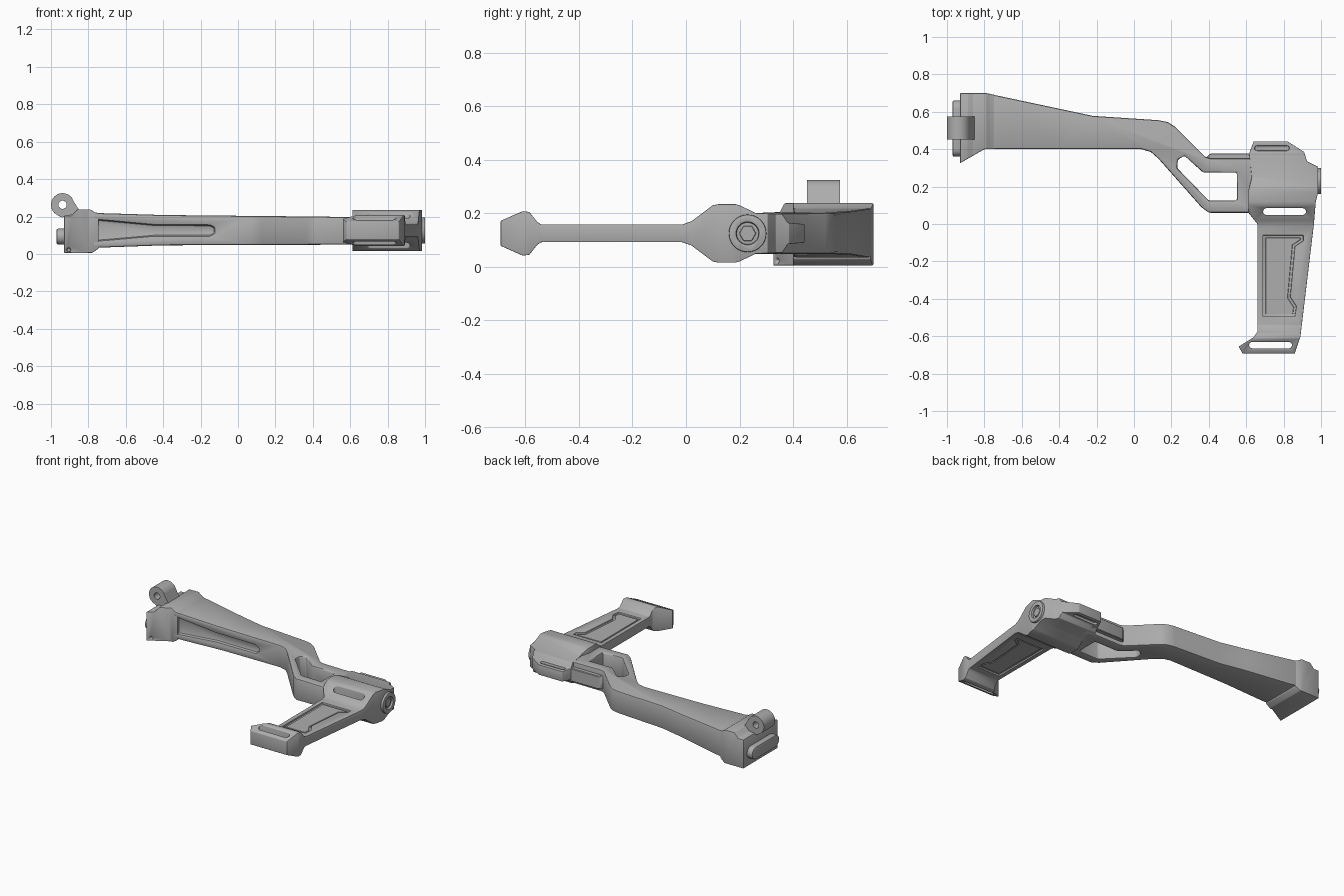
import bpy, bmesh, math
from mathutils import Vector

cube = bpy.data.objects.get("Cube")
if cube:
    bpy.data.objects.remove(cube)

grey = bpy.data.materials.new("satin grey")
grey.use_nodes = True
grey.diffuse_color = (0.42, 0.42, 0.42, 1)
grey.node_tree.nodes["Principled BSDF"].inputs["Base Color"].default_value = (0.42, 0.42, 0.42, 1)


def prism(name, outline, lo, hi, axis="z"):
    """Extrude a 2D outline along an axis (z: xy, x: yz, y: xz)."""
    place = {"z": lambda a, b, h: (a, b, h), "x": lambda a, b, h: (h, a, b),
             "y": lambda a, b, h: (a, h, b)}[axis]
    bm = bmesh.new()
    face = bm.faces.new([bm.verts.new(place(a, b, lo)) for a, b in outline])
    new = bmesh.ops.extrude_face_region(bm, geom=[face])["geom"]
    verts = [v for v in new if isinstance(v, bmesh.types.BMVert)]
    bmesh.ops.translate(bm, verts=verts, vec=Vector(place(0, 0, hi - lo)))
    bmesh.ops.recalc_face_normals(bm, faces=bm.faces)
    mesh = bpy.data.meshes.new(name)
    bm.to_mesh(mesh)
    bm.free()
    mesh.materials.append(grey)
    obj = bpy.data.objects.new(name, mesh)
    bpy.context.collection.objects.link(obj)
    return obj


def rect(a0, a1, b0, b1):
    return [(a0, b0), (a1, b0), (a1, b1), (a0, b1)]


def slot(a0, a1, b0, b1, steps=6):
    """Stadium outline with rounded ends."""
    r, mid = (b1 - b0) / 2, (b0 + b1) / 2
    arc = [math.pi * (i / steps - 0.5) for i in range(steps + 1)]
    return ([(a1 - r + r * math.cos(t), mid + r * math.sin(t)) for t in arc] +
            [(a0 + r - r * math.cos(t), mid - r * math.sin(t)) for t in arc])


def circle(a, b, r, n=32):
    return [(a + r * math.cos(math.tau * i / n), b + r * math.sin(math.tau * i / n)) for i in range(n)]


def apply(obj, mod):
    bpy.context.view_layer.objects.active = obj
    bpy.ops.object.modifier_apply(modifier=mod.name)


def combine(obj, other, operation="DIFFERENCE"):
    mod = obj.modifiers.new("cut", "BOOLEAN")
    mod.operation, mod.object, mod.solver = operation, other, "EXACT"
    apply(obj, mod)
    bpy.data.objects.remove(other)


def finish(obj, width=0.008, segments=2):
    mod = obj.modifiers.new("soft edges", "BEVEL")
    mod.width, mod.segments, mod.limit_method = width, segments, "ANGLE"
    mod.angle_limit = math.radians(28)
    apply(obj, mod)
    bpy.ops.object.select_all(action="DESELECT")
    obj.select_set(True)
    bpy.ops.object.shade_smooth_by_angle(angle=math.radians(35))


def mirrored(profile, mid=0.125):
    """Close a (y, half height) profile symmetrically about the middle plane."""
    return [(y, mid + h) for y, h in profile] + [(y, mid - h) for y, h in reversed(profile)]


# Stock arm, with its open frame
arm = prism("stock_arm", [
    (-0.78, 0.4), (0.04, 0.4), (0.09, 0.385), (0.13, 0.35), (0.36, 0.09), (0.4, 0.06),
    (0.68, 0.06), (0.68, 0.35), (0.41, 0.35), (0.38, 0.36), (0.22, 0.52), (0.18, 0.545),
    (0.13, 0.555), (-0.22, 0.578), (-0.78, 0.697)], 0, 1)
combine(arm, prism("arm_height", [
    (-0.8, 0.035), (-0.7, 0.035), (-0.4, 0.046), (0.7, 0.05),
    (0.7, 0.196), (0.4, 0.2), (-0.4, 0.208), (-0.7, 0.217), (-0.8, 0.22)], 0, 1, "y"), "INTERSECT")
combine(arm, prism("frame_window", [
    (0.23, 0.3), (0.4, 0.125), (0.55, 0.125), (0.55, 0.275), (0.37, 0.275),
    (0.27, 0.365), (0.235, 0.345)], -1, 1))
# Tapering groove along the front of the arm
combine(arm, prism("groove", [
    (-0.9, 0.06), (-0.7, 0.075), (-0.45, 0.097), (-0.15, 0.097), (-0.125, 0.11),
    (-0.125, 0.14), (-0.15, 0.153), (-0.45, 0.155), (-0.7, 0.178), (-0.9, 0.195)], 0.3, 0.42, "y"))
finish(arm, 0.012)

# Hinge block at the end of the arm
block = prism("hinge_block", [
    (-0.93, 0.325), (-0.8, 0.4), (-0.745, 0.4), (-0.745, 0.69), (-0.79, 0.7), (-0.93, 0.7)], -1, 1)
combine(block, prism("block_height", [
    (-0.94, 0.005), (-0.78, 0.005), (-0.74, 0.033), (-0.74, 0.218), (-0.765, 0.222), (-0.79, 0.238),
    (-0.86, 0.238), (-0.89, 0.205), (-0.94, 0.205)], 0, 1, "y"), "INTERSECT")
combine(block, prism("pin_hole", circle(-0.905, 0.022, 0.01, 16), 0.2, 0.4, "y"))
finish(block, 0.005)

# Mounting plate on the outer face
plate = prism("end_plate", slot(0.36, 0.66, 0.05, 0.135, 8), -0.97, -0.92, "x")
finish(plate, 0.008)

# Hinge knuckle and its web
knuckle = prism("hinge_knuckle", circle(-0.938, 0.263, 0.062), 0.452, 0.575, "y")
web = prism("knuckle_web", [(-0.965, 0.207), (-0.94, 0.195), (-0.85, 0.22), (-0.85, 0.235),
                            (-0.895, 0.307)], 0.452, 0.575, "y")
combine(knuckle, web, "UNION")
combine(knuckle, prism("knuckle_hole", circle(-0.938, 0.263, 0.022), 0.3, 0.7, "y"))
finish(knuckle, 0.002, 1)

# Receiver, grip and foot as one body: plan outline crossed with side profile
grip = prism("grip_body", [
    (0.56, -0.655), (0.58, -0.692), (0.86, -0.692), (0.89, -0.6), (0.962, 0), (0.972, 0.12),
    (0.985, 0.17), (0.985, 0.305), (0.925, 0.335), (0.91, 0.385), (0.82, 0.442), (0.64, 0.442),
    (0.615, 0.375), (0.63, 0.25), (0.612, 0.18), (0.612, 0.06), (0.66, 0), (0.66, -0.575),
    (0.64, -0.605)], -1, 1)
combine(grip, prism("grip_height", mirrored([
    (-0.696, 0.045), (-0.61, 0.083), (-0.585, 0.08), (-0.555, 0.042), (-0.54, 0.033), (-0.015, 0.033),
    (0.02, 0.045), (0.1, 0.105), (0.12, 0.109), (0.185, 0.109), (0.2, 0.105), (0.26, 0.076),
    (0.36, 0.072), (0.38, 0.04), (0.45, 0.034)]), 0, 1.2, "x"), "INTERSECT")
for name, shape in (("sling_slot", slot(0.69, 0.92, 0.048, 0.085)),
                    ("foot_slot", slot(0.615, 0.845, -0.665, -0.63))):
    combine(grip, prism(name, shape, -1, 1))
# Recesses mirrored on the upper and lower sides
panel = [(0.69, -0.495), (0.86, -0.495), (0.868, -0.44), (0.835, -0.39), (0.86, -0.12),
         (0.905, -0.09), (0.905, -0.06), (0.69, -0.06)]
inner = [(0.703, -0.482), (0.85, -0.482), (0.855, -0.445), (0.822, -0.395), (0.848, -0.112),
         (0.89, -0.085), (0.89, -0.073), (0.703, -0.073)]
for side in (-1, 1):
    lo, hi = sorted((0.125 + side * 0.022, 0.125 + side * 0.2))
    recess = prism("panel_recess", panel, lo, hi)
    combine(grip, recess)
    combine(grip, prism("rail_recess", slot(0.645, 0.83, 0.392, 0.418), lo, hi))
    lo, hi = sorted((0.125 + side * 0.015, 0.125 + side * 0.027))
    finish(prism("grip_panel", inner, lo, hi), 0.002, 1)
finish(grip, 0.005)

# Rail tongue behind the open frame
finish(prism("rear_rail", [(0.39, 0.33), (0.66, 0.33), (0.66, 0.378), (0.41, 0.378), (0.385, 0.355)],
             0.075, 0.165), 0.004, 1)

# Pivot boss with a recessed centre
boss = prism("pivot_boss", circle(0.23, 0.125, 0.07, 40), 0.93, 1.0, "x")
combine(boss, prism("boss_recess", circle(0.23, 0.125, 0.042, 32), 0.985, 1.1, "x"))
finish(boss, 0.004)
finish(prism("pivot_screw", circle(0.23, 0.125, 0.032, 6), 0.97, 0.992, "x"), 0.002, 1)
